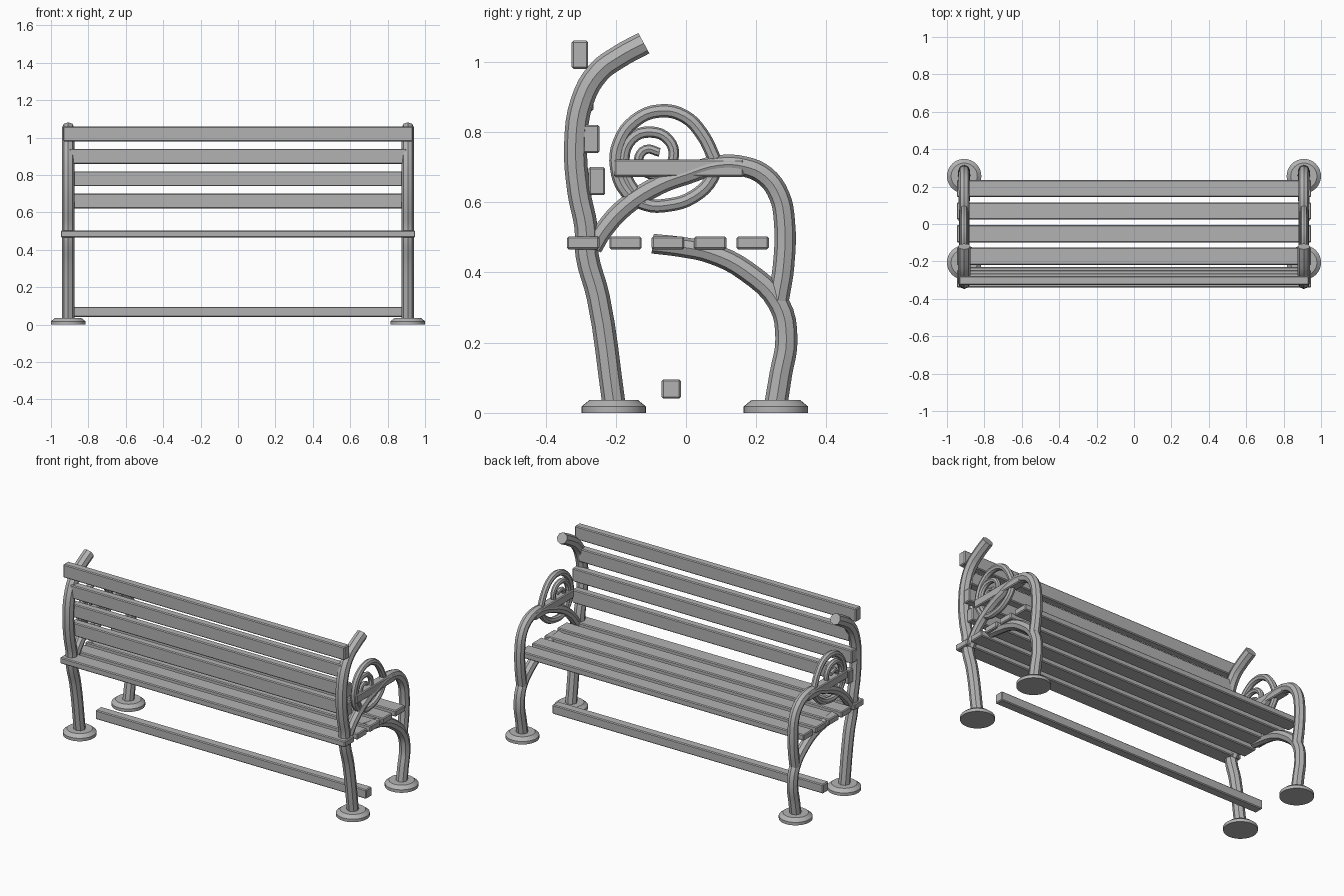
import bpy

cube = bpy.data.objects.get("Cube")
if cube:
    bpy.data.objects.remove(cube, do_unlink=True)

grey = bpy.data.materials.new("plain grey")
colour = (0.45, 0.45, 0.45, 1)
grey.diffuse_color = colour
grey.use_nodes = True
grey.node_tree.nodes["Principled BSDF"].inputs["Base Color"].default_value = colour

FRAME_X = 0.908


def finish(obj, name):
    obj.name = name
    obj.data.name = name
    obj.data.materials.clear()
    obj.data.materials.append(grey)
    bpy.ops.object.select_all(action='DESELECT')
    obj.select_set(True)
    bpy.context.view_layer.objects.active = obj


def bar(name, x, y, z, size):
    """Box with slightly eased edges."""
    bpy.ops.mesh.primitive_cube_add(size=1, location=(x, y, z))
    obj = bpy.context.object
    obj.scale = size
    bpy.ops.object.transform_apply(location=False, rotation=False, scale=True)
    finish(obj, name)
    bevel = obj.modifiers.new("eased edges", 'BEVEL')
    bevel.width = 0.005
    bevel.segments = 1


def tube(name, x, points, radius, tip=1.0):
    """Eight-sided tube through (y, z) points, narrowing towards its tip."""
    curve = bpy.data.curves.new(name, 'CURVE')
    curve.dimensions = '3D'
    curve.bevel_depth = radius
    curve.bevel_resolution = 2
    curve.use_fill_caps = True
    curve.resolution_u = 4
    spline = curve.splines.new('BEZIER')
    spline.bezier_points.add(len(points) - 1)
    for i, (point, (y, z)) in enumerate(zip(spline.bezier_points, points)):
        point.co = (x, y, z)
        point.handle_left_type = point.handle_right_type = 'AUTO'
        point.radius = 1 + (tip - 1) * i / (len(points) - 1)
    obj = bpy.data.objects.new(name, curve)
    bpy.context.collection.objects.link(obj)
    finish(obj, name)
    bpy.ops.object.convert(target='MESH')
    bpy.ops.object.shade_smooth_by_angle(angle=0.6)


def foot(name, x, y):
    """Round foot: a short disc with a sloping upper rim."""
    for part, r1, r2, z, h in (("base", 0.092, 0.092, 0.009, 0.018),
                               ("rim", 0.092, 0.07, 0.027, 0.018)):
        bpy.ops.mesh.primitive_cone_add(vertices=32, radius1=r1, radius2=r2,
                                        depth=h, location=(x, y, z))
        finish(bpy.context.object, name + "_" + part)
        bpy.ops.object.shade_smooth_by_angle(angle=0.5)


# Frame paths, as (y, z)
back_post = [(-0.206, 0.03), (-0.25, 0.33), (-0.282, 0.45), (-0.285, 0.53),
             (-0.305, 0.63), (-0.314, 0.77), (-0.295, 0.89), (-0.25, 0.97),
             (-0.19, 1.015), (-0.12, 1.053)]
front_leg = [(0.257, 0.03), (0.27, 0.11), (0.286, 0.21), (0.265, 0.31),
             (0.17, 0.405), (0.07, 0.455), (-0.01, 0.472), (-0.095, 0.482)]
arm = [(0.262, 0.32), (0.278, 0.42), (0.28, 0.55), (0.265, 0.62),
       (0.225, 0.675), (0.165, 0.702), (0.09, 0.705), (0.0, 0.678),
       (-0.075, 0.65), (-0.17, 0.59), (-0.235, 0.52), (-0.265, 0.47)]
scroll_outer = [(0.085, 0.715), (0.045, 0.795), (-0.005, 0.845), (-0.075, 0.86),
                (-0.145, 0.832), (-0.19, 0.77), (-0.198, 0.70), (-0.17, 0.63),
                (-0.115, 0.594), (-0.05, 0.592), (0.02, 0.615), (0.075, 0.67),
                (0.085, 0.715)]
scroll_inner = [(-0.115, 0.60), (-0.16, 0.65), (-0.178, 0.72), (-0.155, 0.78),
                (-0.105, 0.80), (-0.05, 0.778), (-0.036, 0.725), (-0.065, 0.685),
                (-0.115, 0.685), (-0.135, 0.72), (-0.115, 0.75), (-0.075, 0.742)]

# Cast end frames, one on each side
for side, x in (("left", FRAME_X), ("right", -FRAME_X)):
    tube(side + "_back_post", x, back_post, 0.033)
    tube(side + "_front_leg", x, front_leg, 0.033, 0.85)
    tube(side + "_arm_support", x, arm, 0.031, 0.85)
    tube(side + "_outer_scroll", x, scroll_outer, 0.019)
    tube(side + "_inner_scroll", x, scroll_inner, 0.018, 0.7)
    bar(side + "_armrest", x, -0.02, 0.697, (0.05, 0.37, 0.05))
    foot(side + "_back_foot", x, -0.206)
    foot(side + "_front_foot", x, 0.256)

# Seat slats
for i in range(5):
    bar(f"seat_slat_{i + 1}", 0, -0.293 + i * 0.1207, 0.484, (1.895, 0.092, 0.037))

# Backrest slats, lowest first
for i, (y, length) in enumerate(((-0.254, 1.84), (-0.27, 1.86),
                                 (-0.287, 1.8), (-0.302, 1.87))):
    bar(f"back_slat_{i + 1}", 0, y, 0.66 + i * 0.12, (length, 0.047, 0.08))

# Low stretcher between the legs
bar("stretcher", 0, -0.042, 0.068, (1.8, 0.055, 0.055))
